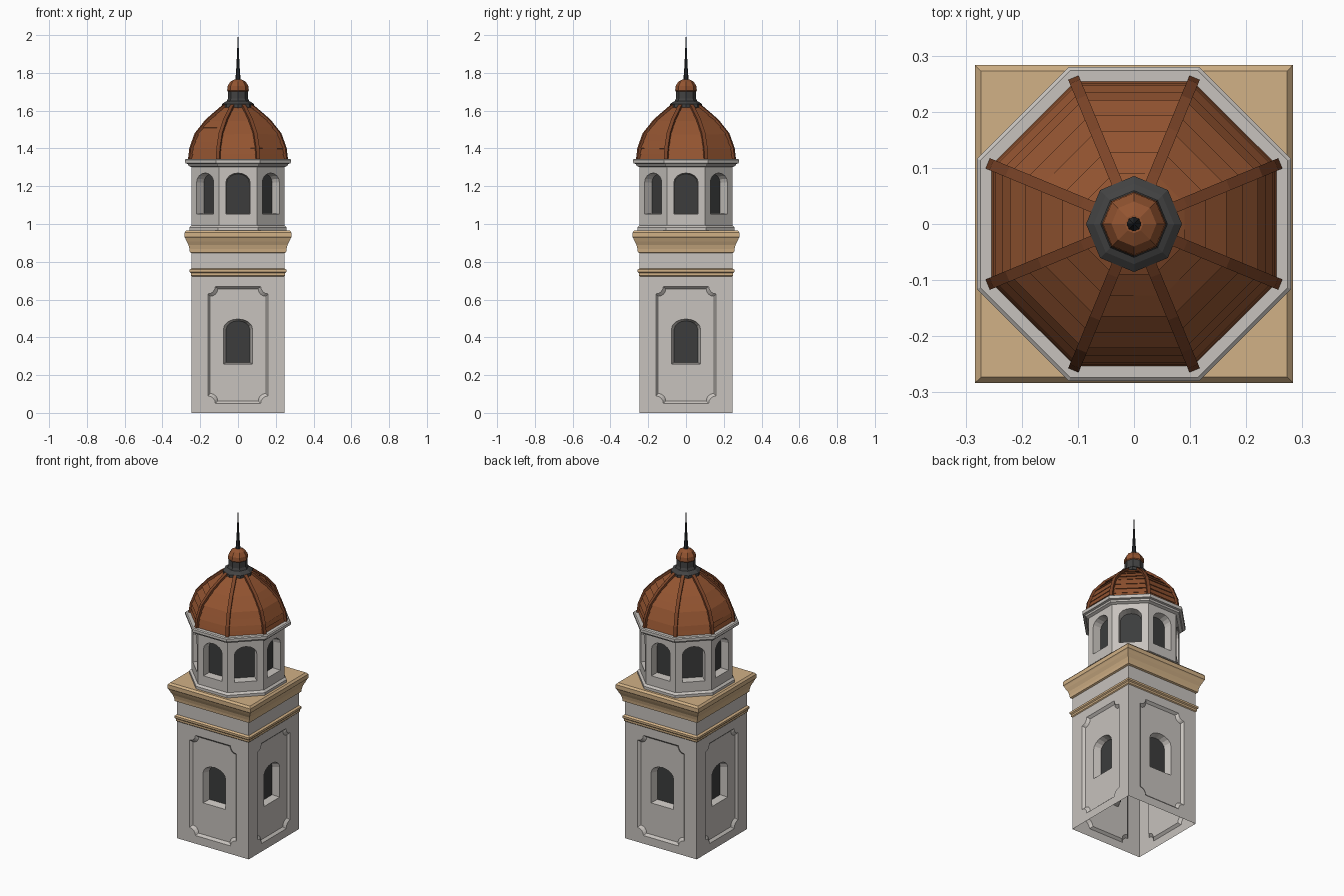
import bpy, bmesh, math, random
from mathutils import Matrix

if "Cube" in bpy.data.objects:
    bpy.data.objects.remove(bpy.data.objects["Cube"])

random.seed(4)


def material(name, rgb):
    m = bpy.data.materials.new(name)
    m.diffuse_color = (*rgb, 1)
    m.use_nodes = True
    m.node_tree.nodes["Principled BSDF"].inputs["Base Color"].default_value = m.diffuse_color
    return m


STONE = material("pale stone", (0.57, 0.54, 0.51))
SAND = material("sandstone trim", (0.64, 0.44, 0.24))
ROOF = material("roof shingles", (0.29, 0.088, 0.03))
RIB = material("roof ribs", (0.20, 0.058, 0.021))
METAL = material("dark metal", (0.055, 0.055, 0.055))
GLASS = material("dark window", (0.045, 0.046, 0.046))
SPIRE = material("black iron", (0.025, 0.027, 0.03))


def finish(name, bm, *mats):
    me = bpy.data.meshes.new(name)
    bm.to_mesh(me)
    bm.free()
    for m in mats:
        me.materials.append(m)
    ob = bpy.data.objects.new(name, me)
    bpy.context.collection.objects.link(ob)
    return ob


def prism(name, n, profile, mat, turn=0.5, cap=True, jitter=0):
    """Turn a bottom-up (apothem, z) profile into an n-sided shell."""
    bm = bmesh.new()
    rings = []
    for a, z in profile:
        r = a / math.cos(math.pi / n)
        ring = []
        for i in range(n):
            t = (i + turn) * 2 * math.pi / n
            dz = random.uniform(-jitter, jitter)
            ring.append(bm.verts.new((r * math.cos(t), r * math.sin(t), z + dz)))
        rings.append(ring)
    for lo, hi in zip(rings, rings[1:]):
        for i in range(n):
            k = (i + 1) % n
            bm.faces.new((lo[i], lo[k], hi[k], hi[i]))
    if cap:
        bm.faces.new(rings[-1])
    return finish(name, bm, mat)


def rect(w, z0, z1):
    return [(-w, z0), (w, z0), (w, z1), (-w, z1)]


def arch(w, z0, spring, rise, n=8):
    return [(-w, z0), (w, z0)] + [
        (w * math.cos(math.pi * i / n), spring + rise * math.sin(math.pi * i / n))
        for i in range(n + 1)]


def notched(w, z0, z1, r, n=4):
    """Rectangle with concave quarter-round corners."""
    pts = []
    for cx, cz, start in ((w, z0, 180), (w, z1, 270), (-w, z1, 0), (-w, z0, 90)):
        for i in range(n + 1):
            t = math.radians(start - 90 * i / n)
            pts.append((cx + r * math.cos(t), cz + r * math.sin(t)))
    return pts


def walls(name, sides, apothem, steps):
    """steps: (outline, depth, join), join is 'fill' for flat rings, 'bridge' for bevels."""
    bm = bmesh.new()
    for s in range(sides):
        turn = Matrix.Rotation(s * 2 * math.pi / sides, 3, 'Z')
        out = turn @ Matrix.Identity(3).col[1] * -1
        prev, prev_edges, faces = None, None, []
        for outline, depth, join in steps:
            vs = [bm.verts.new(turn @ Matrix.Translation((x, depth - apothem, z)).translation)
                  for x, z in outline]
            es = [bm.edges.new((vs[i - 1], vs[i])) for i in range(len(vs))]
            if join == 'fill':
                res = bmesh.ops.triangle_fill(bm, use_beauty=True, edges=prev_edges + es, normal=out)
                faces += [g for g in res['geom'] if isinstance(g, bmesh.types.BMFace)]
            elif join == 'bridge':
                for i in range(len(vs)):
                    faces.append(bm.faces.new((prev[i - 1], prev[i], vs[i], vs[i - 1])))
            prev, prev_edges = vs, es
        pane = bm.faces.new(prev)
        pane.material_index = 1
        for f in faces + [pane]:
            f.normal_update()
            if f.normal.dot(out) < 0:
                f.normal_flip()
    bmesh.ops.remove_doubles(bm, verts=bm.verts, dist=1e-5)
    return finish(name, bm, STONE, GLASS)


# square shaft: sunk panel with scooped corners and an arched window per side
walls("tower_shaft", 4, 0.245, [
    (rect(0.245, 0, 0.86), 0, None),
    (notched(0.16, 0.05, 0.67, 0.04), 0, 'fill'),
    (notched(0.147, 0.063, 0.657, 0.04), 0.014, 'bridge'),
    (arch(0.077, 0.258, 0.445, 0.052), 0.014, 'fill'),
    (arch(0.063, 0.268, 0.440, 0.047), 0.055, 'bridge')])

# sandstone mouldings round the shaft
prism("string_course", 4, [(0.244, 0.722), (0.25, 0.728), (0.25, 0.74), (0.256, 0.746),
                           (0.256, 0.758), (0.244, 0.766)], SAND, cap=False)
prism("main_cornice", 4, [(0.244, 0.845), (0.255, 0.85), (0.257, 0.868), (0.262, 0.888),
                          (0.272, 0.908), (0.279, 0.925), (0.283, 0.93), (0.283, 0.955),
                          (0.273, 0.966)], SAND)

# octagonal lantern with eight arched openings
prism("lantern_plinth", 8, [(0.258, 0.96), (0.258, 0.982), (0.244, 0.995)], STONE, cap=False)
walls("lantern", 8, 0.246, [
    (rect(0.246 * math.tan(math.pi / 8), 0.96, 1.32), 0, None),
    (arch(0.064, 1.053, 1.22, 0.05), 0, 'fill'),
    (arch(0.060, 1.056, 1.218, 0.047), 0.05, 'bridge')])
prism("lantern_cornice", 8, [(0.244, 1.3), (0.262, 1.308), (0.266, 1.318), (0.277, 1.321),
                             (0.28, 1.326), (0.28, 1.34), (0.274, 1.345)], STONE)

# dome: overlapping shingle courses along a faceted curve
curve = [(0.25, 1.34), (0.243, 1.40), (0.216, 1.475), (0.16, 1.545), (0.085, 1.61), (0.05, 1.635)]
courses = []
for (a0, z0), (a1, z1) in zip(curve, curve[1:]):
    am, zm = (a0 + a1) / 2, (z0 + z1) / 2
    for a, z, b, w in ((a0, z0, am, zm), (am, zm, a1, z1)):
        courses += [(a + 0.005, z), (b - 0.001, w + 0.001)]
prism("shingle_dome", 8, courses, ROOF, jitter=0.002)

# eight ribs on the dome corners
bm = bmesh.new()
for k in range(8):
    turn = Matrix.Rotation((k + 0.5) * math.pi / 4, 4, 'Z')
    last = None
    for j, (a, z) in enumerate(curve):
        r = a / math.cos(math.pi / 8)
        p, q = curve[max(j - 1, 0)], curve[min(j + 1, len(curve) - 1)]
        ang = math.atan2(p[0] - q[0], q[1] - p[1])   # outward tilt of the curve
        ring = []
        for off, y in ((-0.012, -0.01), (0.012, -0.01), (0.012, 0.01), (-0.012, 0.01)):
            v = bm.verts.new((r + off * math.cos(ang), y, z + off * math.sin(ang)))
            v.co = turn @ v.co
            ring.append(v)
        if last:
            for i in range(4):
                bm.faces.new((last[i - 1], last[i], ring[i], ring[i - 1]))
        else:
            bm.faces.new(ring[::-1])
        last = ring
    bm.faces.new(last)
bmesh.ops.recalc_face_normals(bm, faces=bm.faces)
finish("dome_ribs", bm, RIB)

# crown: metal collar and neck, small cap and needle
prism("crown_collar", 8, [(0.06, 1.608), (0.079, 1.618), (0.079, 1.634), (0.066, 1.645),
                          (0.055, 1.65), (0.049, 1.665), (0.049, 1.706)], METAL, turn=0)
prism("crown_cap", 8, [(0.048, 1.70), (0.053, 1.706), (0.051, 1.73), (0.037, 1.754),
                       (0.015, 1.766)], ROOF, turn=0)
prism("needle", 8, [(0.012, 1.76), (0.012, 1.775), (0.008, 1.83), (0.005, 1.9), (0.0008, 2.0)],
      SPIRE, turn=0)
